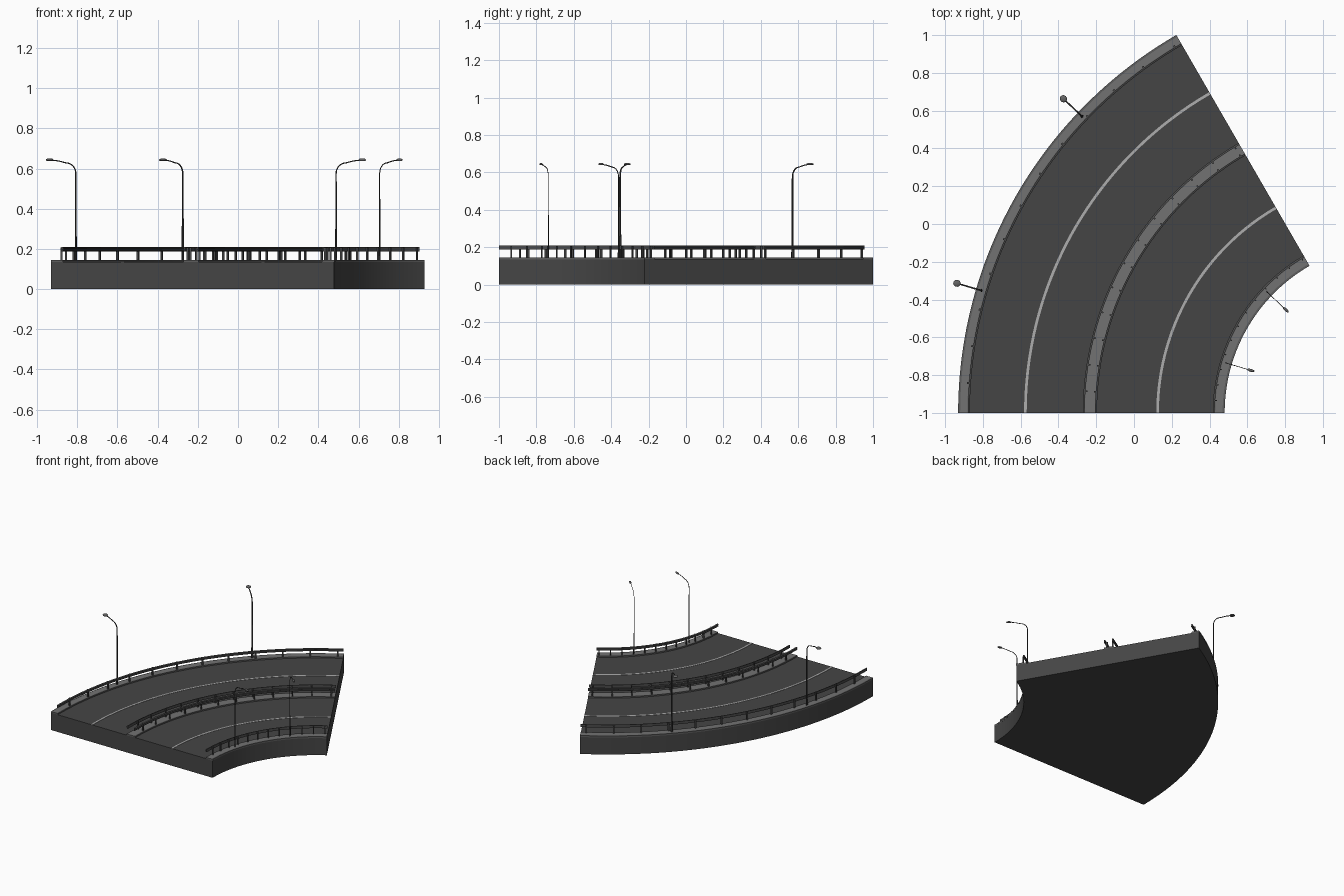
import bpy, bmesh, math
from mathutils import Matrix, Vector

if "Cube" in bpy.data.objects:
    bpy.data.objects.remove(bpy.data.objects["Cube"])

CX, CY = 1.379, -1.0          # centre of the bend
SWEEP = math.radians(60)
R_IN, R_OUT = 0.90, 2.309
ROAD_Z, KERB_Z = 0.136, 0.146


def material(name, grey):
    m = bpy.data.materials.new(name)
    m.use_nodes = True
    colour = (grey, grey, grey, 1)
    m.diffuse_color = colour
    m.node_tree.nodes["Principled BSDF"].inputs["Base Color"].default_value = colour
    return m


asphalt = material("asphalt", 0.06)
kerb_grey = material("kerb_concrete", 0.17)
kerb_dark = material("kerb_edge", 0.11)
paint = material("lane_paint", 0.42)
steel = material("rail_steel", 0.07)
pole_grey = material("pole_metal", 0.04)
lamp_grey = material("lamp_housing", 0.13)


def finish(bm, name, mats, smooth=True):
    bmesh.ops.recalc_face_normals(bm, faces=bm.faces)
    mesh = bpy.data.meshes.new(name)
    bm.to_mesh(mesh)
    bm.free()
    for m in mats:
        mesh.materials.append(m)
    ob = bpy.data.objects.new(name, mesh)
    bpy.context.collection.objects.link(ob)
    if smooth:
        bpy.ops.object.select_all(action='DESELECT')
        ob.select_set(True)
        bpy.context.view_layer.objects.active = ob
        bpy.ops.object.shade_smooth_by_angle(angle=math.radians(35))
    return ob


def on_arc(r, angle, z):
    return Vector((CX - r * math.cos(angle), CY + r * math.sin(angle), z))


def sweep(name, profile, mats, steps=48, rule=None):
    """Sweep a closed (radius, height) profile round the bend."""
    bm = bmesh.new()
    rings = [[bm.verts.new(on_arc(r, SWEEP * i / steps, z)) for r, z in profile]
             for i in range(steps + 1)]
    n = len(profile)
    for a, b in zip(rings, rings[1:]):
        for k in range(n):
            j = (k + 1) % n
            f = bm.faces.new((a[k], a[j], b[j], b[k]))
            if rule:
                f.material_index = rule(k)
    bm.faces.new(rings[0])
    bm.faces.new(rings[-1][::-1])
    return finish(bm, name, mats)


def rect(r0, r1, z0, z1):
    return [(r0, z0), (r1, z0), (r1, z1), (r0, z1)]


# Road slab and lane markings
sweep("road_slab", rect(R_IN, R_OUT, 0, ROAD_Z), [asphalt])
for side, r in (("inner", 1.254), ("outer", 1.954)):
    sweep(side + "_lane_line", rect(r - 0.007, r + 0.007, ROAD_Z - 0.001, ROAD_Z + 0.002), [paint])


# Kerbs with darker edge strips and a pale middle
def kerb(name, r0, r1):
    e = 0.011
    profile = [(r0, ROAD_Z - 0.002), (r1, ROAD_Z - 0.002), (r1, KERB_Z),
               (r1 - e, KERB_Z), (r0 + e, KERB_Z), (r0, KERB_Z)]
    sweep(name, profile, [kerb_dark, kerb_grey], rule=lambda k: int(k == 3))


kerb("inner_kerb", R_IN - 0.001, 0.96)
kerb("median_kerb", 1.575, 1.65)
kerb("outer_kerb", 2.25, R_OUT + 0.001)


# Guard rails: ribbed beam facing the road, posts behind it
def guard_rail(name, r, road):
    face = [(0.004, 0.188), (0.011, 0.191), (0.011, 0.196), (0.005, 0.199),
            (0.011, 0.202), (0.011, 0.207), (0.004, 0.21)]
    back = [(0.001, 0.21), (0.001, 0.188)]
    sweep(name + "_beam", [(r + road * d, z) for d, z in face + back], [steel])
    bm = bmesh.new()
    for i in range(12):
        a = math.radians(4 + 5 * i)
        place = (Matrix.Translation(on_arc(r - road * 0.004, a, (KERB_Z + 0.206) / 2))
                 @ Matrix.Rotation(-a, 4, 'Z')
                 @ Matrix.Diagonal((0.010, 0.005 * r / 1.3 + 0.002, 0.206 - KERB_Z, 1)))
        bmesh.ops.create_cube(bm, size=1, matrix=place)
    finish(bm, name + "_posts", [steel], smooth=False)


guard_rail("inner_rail", 0.951, 1)
guard_rail("median_inner_rail", 1.586, -1)
guard_rail("median_outer_rail", 1.639, 1)
guard_rail("outer_rail", 2.259, -1)


# Street lamps: tapered pole, curved arm, flattened head
def street_lamp(name, r, degrees, road):
    a = math.radians(degrees)
    wide = r / 1.6
    frame = (Matrix.Translation(on_arc(r, a, 0)) @ Matrix.Rotation(-a, 4, 'Z')
             @ Matrix.Diagonal((-road, wide, 1, 1)))
    path = [(0, KERB_Z - 0.002, 0.006), (0, 0.21, 0.005), (0, 0.35, 0.004), (0, 0.575, 0.0033)]
    for i in range(1, 8):
        t = math.radians(90 * i / 7)
        path.append((0.05 * (1 - math.cos(t)), 0.575 + 0.053 * math.sin(t), 0.003))
    path += [(0.09, 0.638, 0.0028), (0.125, 0.642, 0.0026)]
    bm = bmesh.new()
    rings = []
    for i, (d, z, rad) in enumerate(path):
        p, q = path[max(i - 1, 0)], path[min(i + 1, len(path) - 1)]
        t = math.atan2(q[1] - p[1], q[0] - p[0])
        ring = []
        for k in range(8):
            s = math.tau * k / 8
            c = rad * math.cos(s)
            ring.append(bm.verts.new(frame @ Vector((d + c * math.sin(t), rad * math.sin(s),
                                                     z - c * math.cos(t)))))
        rings.append(ring)
    for u, v in zip(rings, rings[1:]):
        for k in range(8):
            j = (k + 1) % 8
            bm.faces.new((u[k], u[j], v[j], v[k]))
    bm.faces.new(rings[0])
    bm.faces.new(rings[-1])
    finish(bm, name + "_pole", [pole_grey])

    bm = bmesh.new()
    bmesh.ops.create_uvsphere(bm, u_segments=16, v_segments=10, radius=1)
    for v in bm.verts:
        v.co.z = max(v.co.z, -0.6)
    bmesh.ops.transform(bm, verts=bm.verts, matrix=frame @ Matrix.Translation((0.136, 0, 0.643))
                        @ Matrix.Diagonal((0.02, 0.013, 0.008, 1)))
    finish(bm, name + "_head", [lamp_grey])


for label, degrees in (("front", 16.5), ("back", 43.5)):
    street_lamp(label + "_outer_lamp", 2.28, degrees, 1)
    street_lamp(label + "_inner_lamp", 0.929, degrees, -1)
